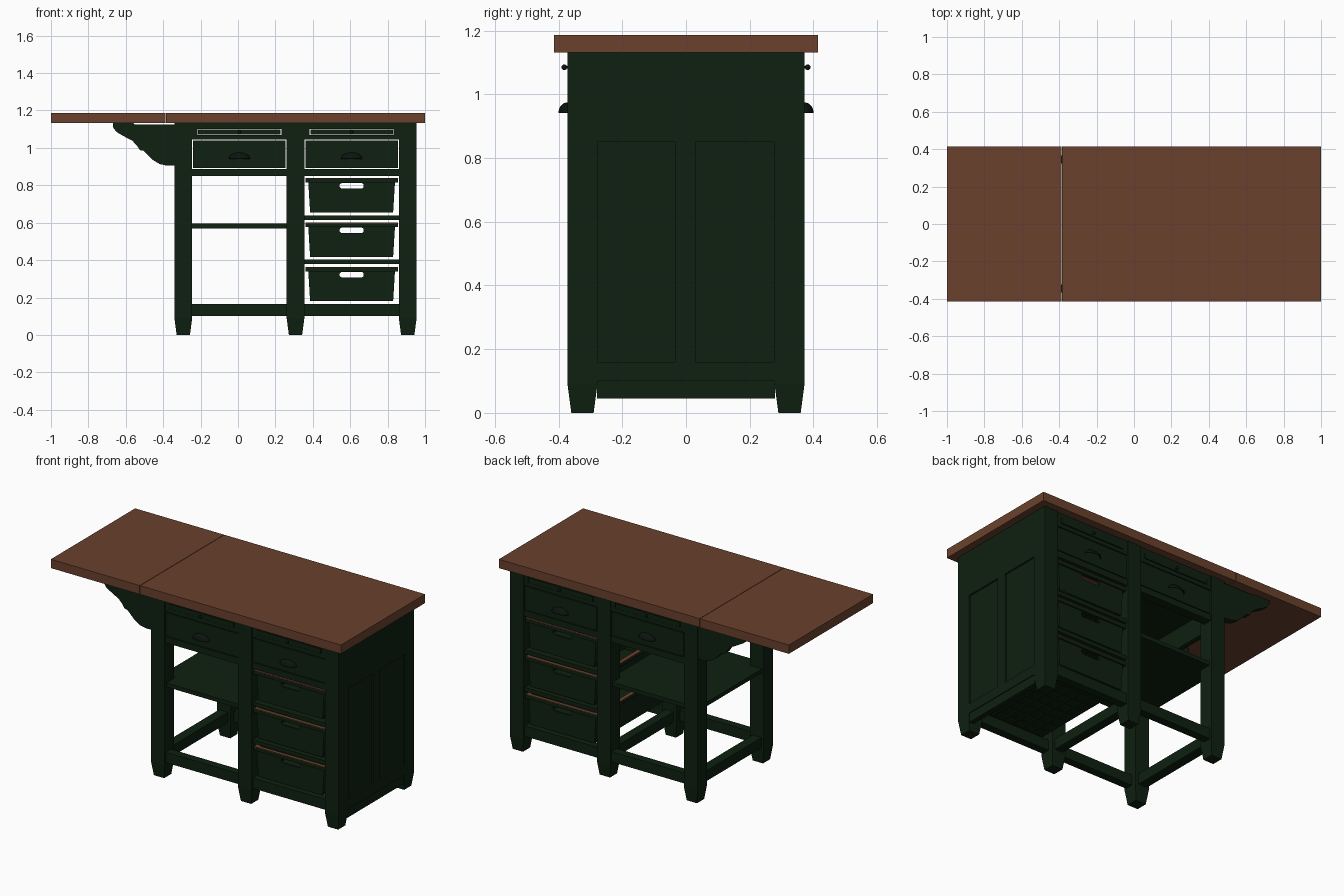
import bpy, bmesh, math

if "Cube" in bpy.data.objects:
    bpy.data.objects.remove(bpy.data.objects["Cube"])


def material(name, rgb):
    m = bpy.data.materials.new(name)
    m.diffuse_color = (*rgb, 1)
    m.use_nodes = True
    m.node_tree.nodes["Principled BSDF"].inputs["Base Color"].default_value = m.diffuse_color
    return m


GREEN = material("dark green paint", (0.0045, 0.0150, 0.0050))
WOOD = material("brown wood", (0.142, 0.053, 0.026))
IRON = material("black green iron", (0.003, 0.007, 0.004))


def add_mesh(name, bm, mat):
    bmesh.ops.recalc_face_normals(bm, faces=bm.faces)
    me = bpy.data.meshes.new(name)
    bm.to_mesh(me)
    bm.free()
    me.materials.append(mat)
    ob = bpy.data.objects.new(name, me)
    bpy.context.collection.objects.link(ob)
    return ob


def loft(name, rects, mat=GREEN):
    """Closed solid through rectangles (x0, x1, y0, y1, z), bottom to top."""
    bm = bmesh.new()
    rings = []
    for x0, x1, y0, y1, z in rects:
        rings.append([bm.verts.new((x, y, z)) for x, y in
                      ((x0, y0), (x1, y0), (x1, y1), (x0, y1))])
    for a, b in zip(rings, rings[1:]):
        for i in range(4):
            j = (i + 1) % 4
            bm.faces.new((a[i], a[j], b[j], b[i]))
    bm.faces.new(rings[0][::-1])
    bm.faces.new(rings[-1])
    return add_mesh(name, bm, mat)


def box(name, x0, x1, y0, y1, z0, z1, mat=GREEN):
    return loft(name, [(x0, x1, y0, y1, z0), (x0, x1, y0, y1, z1)], mat)


def both(name, x0, x1, y0, y1, z0, z1, mat=GREEN):
    """Box on the front and its mirror on the back; y measured outward."""
    box("front_" + name, x0, x1, -y1, -y0, z0, z1, mat)
    box("back_" + name, x0, x1, y0, y1, z0, z1, mat)


def plate(name, loops, y, thick, mat=GREEN):
    """Flat xz outline (further loops are holes) with thickness along y."""
    cu = bpy.data.curves.new(name, 'CURVE')
    cu.dimensions = '2D'
    cu.fill_mode = 'BOTH'
    cu.extrude = thick / 2
    for pts in loops:
        sp = cu.splines.new('POLY')
        sp.points.add(len(pts) - 1)
        for p, (x, z) in zip(sp.points, pts):
            p.co = (x, z, 0, 1)
        sp.use_cyclic_u = True
    cu.materials.append(mat)
    ob = bpy.data.objects.new(name, cu)
    bpy.context.collection.objects.link(ob)
    ob.rotation_euler.x = math.pi / 2
    ob.location.y = y
    bpy.context.view_layer.objects.active = ob
    bpy.ops.object.select_all(action='DESELECT')
    ob.select_set(True)
    bpy.ops.object.convert(target='MESH')
    return ob


def smooth(ob):
    bpy.ops.object.select_all(action='DESELECT')
    ob.select_set(True)
    bpy.context.view_layer.objects.active = ob
    bpy.ops.object.shade_smooth_by_angle()


# worktop: fixed slab and drop leaf
box("worktop", -0.384, 1, -0.415, 0.415, 1.132, 1.187, WOOD)
box("drop_leaf", -1, -0.387, -0.415, 0.415, 1.132, 1.187, WOOD)

# six legs with tapered feet
for tag, x0, x1 in (("left", -0.34, -0.245), ("middle", 0.26, 0.355), ("right", 0.86, 0.955)):
    for side, y0, y1 in (("front", -0.372, -0.278), ("back", 0.278, 0.372)):
        loft(f"{side}_{tag}_leg", [(x0 + .012, x1 - .012, y0 + .012, y1 - .012, 0),
                                   (x0, x1, y0, y1, 0.09), (x0, x1, y0, y1, 1.132)])

# stretchers running front to back
for tag, x0, x1 in (("left", -0.325, -0.265), ("middle", 0.28, 0.335)):
    box(tag + "_stretcher", x0, x1, -0.28, 0.28, 0.10, 0.165)
box("left_apron", -0.335, -0.305, -0.28, 0.28, 0.85, 1.132)
box("middle_divider", 0.29, 0.325, -0.28, 0.28, 0.85, 1.132)
box("open_shelf", -0.33, 0.30, -0.355, 0.355, 0.57, 0.595)

# panelled right end
box("end_panel", 0.915, 0.945, -0.28, 0.28, 0.10, 1.132)
box("end_mullion", 0.93, 0.955, -0.035, 0.03, 0.16, 0.85)
box("end_top_rail", 0.93, 0.955, -0.28, 0.28, 0.85, 1.132)
box("end_bottom_rail", 0.93, 0.955, -0.28, 0.28, 0.10, 0.16)
box("end_kick_board", 0.92, 0.950, -0.28, 0.28, 0.045, 0.10)


def cup_pull(name, cx, s):
    """Quarter ellipsoid cup, open below."""
    bm = bmesh.new()
    bmesh.ops.create_uvsphere(bm, u_segments=24, v_segments=12, radius=1)
    for axis in ((0, 0, -1), (0, -s, 0)):
        bmesh.ops.bisect_plane(bm, geom=bm.verts[:] + bm.edges[:] + bm.faces[:],
                               plane_co=(0, 0, 0), plane_no=axis, clear_outer=True)
    for v in bm.verts:
        v.co = (cx + v.co.x * 0.056, s * 0.37 + v.co.y * 0.03, 0.945 + v.co.z * 0.03)
    ob = add_mesh(name, bm, IRON)
    mod = ob.modifiers.new("thickness", 'SOLIDIFY')
    mod.thickness = 0.004
    smooth(ob)


def knob(name, cx, s):
    bm = bmesh.new()
    bmesh.ops.create_uvsphere(bm, u_segments=16, v_segments=8, radius=0.009)
    bmesh.ops.translate(bm, verts=bm.verts, vec=(cx, s * 0.382, 1.085))
    smooth(add_mesh(name, bm, IRON))
    y = sorted((s * 0.36, s * 0.38))
    box(name + "_stem", cx - .004, cx + .004, y[0], y[1], 1.081, 1.089, IRON)


# rails, drawers and pull-out boards in both bays
for tag, x0, x1 in (("left", -0.245, 0.26), ("right", 0.355, 0.86)):
    cx = (x0 + x1) / 2
    both(tag + "_bottom_rail", x0, x1, 0.31, 0.36, 0.10, 0.165)
    both(tag + "_drawer_rail", x0, x1, 0.31, 0.366, 0.85, 0.888)
    both(tag + "_middle_rail", x0, x1, 0.31, 0.366, 1.044, 1.068)
    both(tag + "_top_rail", x0, x1, 0.31, 0.366, 1.102, 1.132)
    both(tag + "_slot_end_a", x0, x0 + 0.028, 0.31, 0.366, 1.068, 1.102)
    both(tag + "_slot_end_b", x1 - 0.028, x1, 0.31, 0.366, 1.068, 1.102)
    box(tag + "_pull_out_board", x0 + .032, x1 - .032, -0.37, 0.37, 1.071, 1.0995)
    both(tag + "_drawer_front", x0 + .005, x1 - .005, 0.34, 0.366, 0.893, 1.039)
    box(tag + "_drawer_box", x0 + .02, x1 - .02, -0.345, 0.345, 0.905, 1.03)
    for side, s in (("front", -1), ("back", 1)):
        cup_pull(f"{side}_{tag}_cup_pull", cx, s)
        knob(f"{side}_{tag}_knob", cx, s)
box("right_drawer_bottom", 0.38, 0.835, -0.335, 0.335, 0.90, 0.905, WOOD)

# crate rails
for n, z in enumerate((0.615, 0.38)):
    both(f"crate_rail_{n}", 0.355, 0.86, 0.31, 0.36, z, z + 0.024)


def crate(tag, z):
    """Tapered crate with hand slots, ribbed floor and wooden rim."""
    h, cx = 0.182, 0.6075
    top, bot = 0.233, 0.222
    slot = []
    for a in range(16):
        t = math.pi * (a + 0.5) / 8
        slot.append((cx + math.copysign(0.05, math.cos(t)) + 0.015 * math.cos(t),
                     z + 0.142 + 0.015 * math.sin(t)))
    outline = [(cx - bot, z), (cx + bot, z), (cx + top, z + h), (cx - top, z + h)]
    plate(tag + "_front_wall", [outline, slot], -0.345, 0.012)
    plate(tag + "_back_wall", [outline, slot], 0.345, 0.012)
    for side, s in (("left", -1), ("right", 1)):
        e = [sorted((cx + s * w, cx + s * (w - 0.012))) for w in (bot, top)]
        loft(f"{tag}_{side}_wall", [(*e[0], -0.345, 0.345, z), (*e[1], -0.345, 0.345, z + h)])
        x = sorted((cx + s * 0.247, cx + s * 0.222))
        box(f"{tag}_{side}_rim", *x, -0.36, 0.36, z + 0.160, z + 0.180)
        box(f"{tag}_{side}_rim_cap", *x, -0.359, 0.359, z + 0.180, z + 0.184, WOOD)
    both(tag + "_rim", cx - .247, cx + .247, 0.337, 0.36, z + 0.160, z + 0.180)
    both(tag + "_rim_cap", cx - .247, cx + .247, 0.337, 0.359, z + 0.180, z + 0.184, WOOD)
    box(tag + "_floor", cx - bot, cx + bot, -0.345, 0.345, z + 0.006, z + 0.014)
    for i in range(7):
        x = cx - bot + 0.01 + i * (2 * bot - 0.02) / 6
        box(f"{tag}_long_rib_{i}", x - .008, x + .008, -0.345, 0.345, z, z + 0.007)
    for i in range(10):
        y = -0.33 + i * 0.66 / 9
        box(f"{tag}_cross_rib_{i}", cx - bot, cx + bot, y - .008, y + .008, z + .001, z + .008)


for n, z in enumerate((0.180, 0.417, 0.655)):
    crate(f"crate_{n}", z)

# scrolled brackets under the drop leaf
scroll = [(-0.335, 1.124), (-0.55, 1.124), (-0.56, 1.132), (-0.668, 1.132), (-0.668, 1.11),
          (-0.65, 1.085), (-0.61, 1.062), (-0.565, 1.038), (-0.54, 1.012), (-0.525, 0.988),
          (-0.505, 0.985), (-0.485, 0.965), (-0.455, 0.935), (-0.42, 0.914), (-0.38, 0.905),
          (-0.335, 0.905)]
for side, s in (("front", -1), ("back", 1)):
    plate(side + "_leaf_bracket", [scroll], s * 0.345, 0.045)
